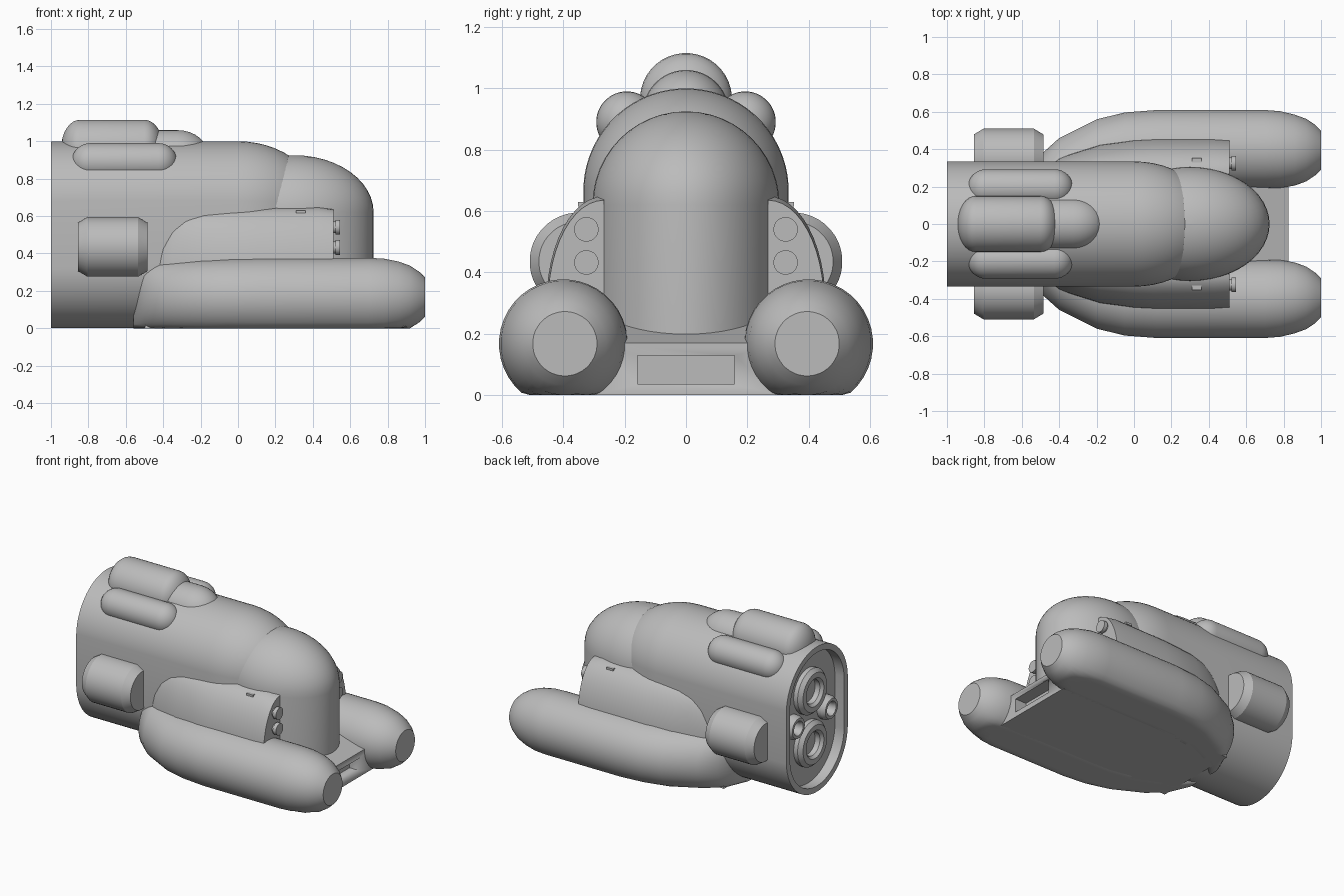
import bpy, bmesh
from math import sin, cos, pi, sqrt, radians

cube = bpy.data.objects.get("Cube")
if cube:
    bpy.data.objects.remove(cube, do_unlink=True)

grey = bpy.data.materials.new("hull_grey")
grey.use_nodes = True
GREY = (0.5, 0.5, 0.5, 1)
grey.diffuse_color = GREY
grey.node_tree.nodes["Principled BSDF"].inputs["Base Color"].default_value = GREY


def loft(name, rings, mirror=False, closed=False, angle=35):
    """Skin a row of equal-length point rings, capping or joining the ends."""
    bm = bmesh.new()
    vs = [[bm.verts.new(p) for p in ring] for ring in rings]
    n = len(rings[0])
    pairs = list(zip(vs, vs[1:]))
    if closed:
        pairs.append((vs[-1], vs[0]))
    for a, b in pairs:
        for i in range(n):
            j = (i + 1) % n
            bm.faces.new((a[i], a[j], b[j], b[i]))
    if not closed:
        bm.faces.new(vs[0])
        bm.faces.new(vs[-1])
    bmesh.ops.remove_doubles(bm, verts=bm.verts, dist=0.0002)
    bmesh.ops.recalc_face_normals(bm, faces=bm.faces)
    mesh = bpy.data.meshes.new(name)
    bm.to_mesh(mesh)
    bm.free()
    mesh.materials.append(grey)
    ob = bpy.data.objects.new(name, mesh)
    bpy.context.collection.objects.link(ob)
    bpy.ops.object.select_all(action='DESELECT')
    ob.select_set(True)
    bpy.context.view_layer.objects.active = ob
    bpy.ops.object.shade_smooth_by_angle(angle=radians(angle))
    if mirror:
        ob.modifiers.new("Mirror", 'MIRROR').use_axis = (False, True, False)
        ob.modifiers["Mirror"].use_axis[0] = False
    return ob


def ring(x, y, z, ry, rz=None, straight=0.0, n=40, floor=-9):
    """Round or stadium section across x, optionally cut flat at the floor."""
    rz = ry if rz is None else rz
    pts = []
    for k in range(n):
        a = 2 * pi * (k + 0.5) / n
        dz = straight if sin(a) > 0 else -straight
        pts.append((x, y + ry * cos(a), max(floor, z + dz + rz * sin(a))))
    return pts


def capsule(name, x0, x1, y, z, r, end, mirror=False):
    steps = [i * pi / 16 for i in range(9)]
    st = [(x0 + end * (1 - cos(a)), max(r * sin(a), 0.002)) for a in steps]
    st += [(x1 - end * (1 - cos(a)), max(r * sin(a), 0.002)) for a in reversed(steps)]
    return loft(name, [ring(x, y, z, q) for x, q in st], mirror)


def box(name, x0, x1, y0, y1, z0, z1, mirror=False):
    return loft(name, [[(x, y0, z0), (x, y1, z0), (x, y1, z1), (x, y0, z1)]
                       for x in (x0, x1)], mirror)


# Main hull: stadium section, recessed tail, rounded nose
NOSE = 0.43
hull = [(-0.93, 0.295), (-1, 0.295), (-1, 0.335), (0, 0.335)]
hull += [(NOSE * sin(a), 0.335 * cos(a)) for a in [i * pi / 26 for i in range(1, 12)]]
loft("hull", [ring(x, 0, 0.5, r, straight=0.165, n=64) for x, r in hull])

# Canopy: elliptical column with a domed top
canopy = [(0.1, 1), (0.62, 1)]
canopy += [(0.62 + 0.305 * sin(a), max(cos(a), 0.004)) for a in [i * pi / 24 for i in range(1, 13)]]
loft("canopy", [[(0.3 + 0.425 * s * cos(k * pi / 24), 0.305 * s * sin(k * pi / 24), z)
                 for k in range(48)] for z, s in canopy])

# Side pods, flattened underneath and curving inward at the tail
pods = [(-0.56, 0.10, 0.12, 0.17), (-0.5, 0.20, 0.17, 0.18), (-0.4, 0.27, 0.19, 0.19),
        (-0.2, 0.36, 0.20, 0.20), (-0.05, 0.392, 0.205, 0.205), (0.12, 0.4, 0.21, 0.21),
        (0.7, 0.4, 0.21, 0.21), (0.78, 0.398, 0.206, 0.206), (0.86, 0.395, 0.19, 0.19),
        (0.92, 0.395, 0.168, 0.168), (0.97, 0.395, 0.135, 0.135), (1, 0.395, 0.105, 0.105)]
loft("side_pod", [ring(x, y, 0.167, ry, rz, floor=0) for x, y, ry, rz in pods], True)

# Deck between the pods with a slot cut in its front
deck = loft("deck", [[(-0.5, y, 0), (0.825, y, 0), (0.825, y, 0.17), (0.4, y, 0.29), (-0.4, y, 0.29)]
                     for y in (-0.3, 0.3)], angle=10)
cutter = box("slot_cutter", 0.74, 0.9, -0.158, 0.158, 0.035, 0.128)
cutter.hide_render = True
cutter.hide_set(True)
cut = deck.modifiers.new("Slot", 'BOOLEAN')
cut.operation = 'DIFFERENCE'
cut.object = cutter

# Weapon fairings along the flanks
fairing = [(-0.45, 0.31, 0.4), (-0.4, 0.35, 0.51), (-0.35, 0.37, 0.58), (-0.28, 0.393, 0.62),
           (-0.18, 0.425, 0.635), (0, 0.45, 0.642), (0.1, 0.455, 0.645),
           (0.43, 0.455, 0.648), (0.51, 0.45, 0.635)]
loft("fairing", [[(x, 0.268, 0.2), (x, yo, 0.2)] +
                 [(x, 0.268 + (yo - 0.268) * cos(k * pi / 24), 0.3 + (zt - 0.3) * sin(k * pi / 24))
                  for k in range(13)] for x, yo, zt in fairing], True)
box("fairing_slit", 0.31, 0.36, 0.33, 0.352, 0.615, 0.629, True)

# Stub barrels on the fairing fronts
for label, z in (("upper", 0.54), ("lower", 0.432)):
    barrel = [(0.49, 0.032), (0.52, 0.032), (0.52, 0.04), (0.545, 0.04)]
    loft(label + "_barrel", [ring(x, 0.325, z, r, n=24) for x, r in barrel], True)

# Flank drums with chamfered ends
drum = [(-0.855, 0.13), (-0.805, 0.16), (-0.535, 0.16), (-0.485, 0.13)]
loft("flank_drum", [ring(x, 0.35, 0.435, r) for x, r in drum], True, angle=25)

# Roof tanks
capsule("roof_tank", -0.945, -0.4, 0, 0.965, 0.15, 0.1)
capsule("roof_tank_front", -0.6, -0.155, 0, 0.92, 0.14, 0.17)
capsule("roof_side_tank", -0.89, -0.325, 0.193, 0.89, 0.1, 0.1, True)


# Tail engines: bevelled rings with hollow centres
def engine(name, y, z, r, mirror=False):
    prof = [(-0.9, r), (-0.96, r), (-0.985, r * 0.85), (-0.985, r * 0.62),
            (-0.965, r * 0.52), (-0.9, r * 0.5)]
    loft(name, [ring(x, y, z, q, n=32) for x, q in prof], mirror, closed=True, angle=25)


engine("upper_engine", 0, 0.68, 0.155)
engine("lower_engine", 0, 0.32, 0.155)
engine("side_engine", 0.18, 0.5, 0.08, True)
